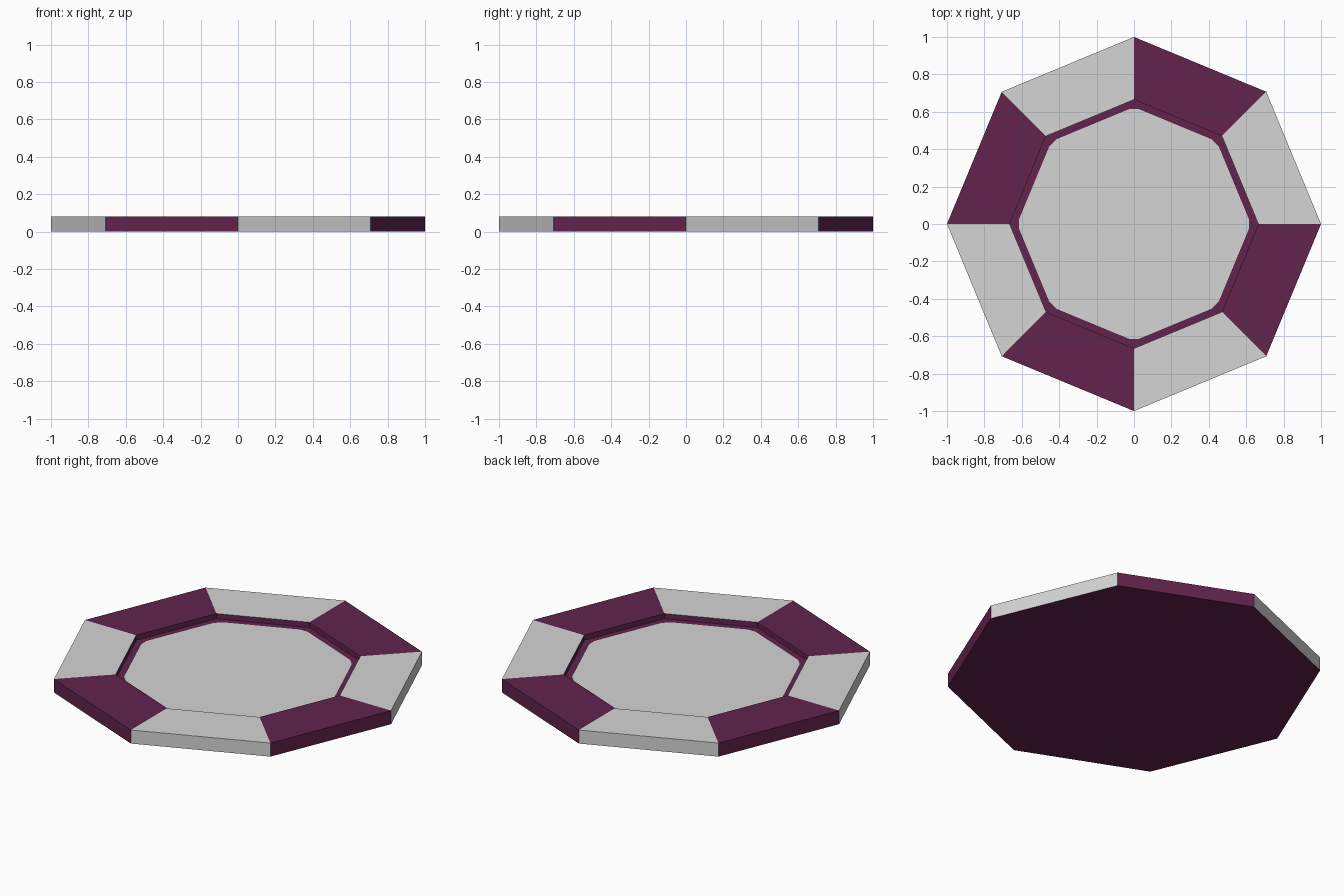
import bpy, bmesh, math
from mathutils import Vector

if "Cube" in bpy.data.objects:
    bpy.data.objects.remove(bpy.data.objects["Cube"])

SIDES = 8
R_OUT, R_IN, R_PANEL = 1.0, 0.665, 0.625
Z_TOP, Z_FLOOR = 0.08, 0.05


def material(name, rgb):
    m = bpy.data.materials.new(name)
    m.diffuse_color = (*rgb, 1)
    m.use_nodes = True
    m.node_tree.nodes["Principled BSDF"].inputs["Base Color"].default_value = m.diffuse_color
    return m


PURPLE = material("plum purple", (0.122, 0.0175, 0.074))
GREY = material("light grey", (0.66, 0.66, 0.66))


def corner(i, r, z):
    a = 2 * math.pi * i / SIDES
    return Vector((r * math.cos(a), r * math.sin(a), z))


def build(name, faces):
    """faces: list of (points, material index)"""
    bm = bmesh.new()
    for pts, mat in faces:
        bm.faces.new([bm.verts.new(p) for p in pts]).material_index = mat
    bmesh.ops.remove_doubles(bm, verts=bm.verts, dist=1e-5)
    me = bpy.data.meshes.new(name)
    bm.to_mesh(me)
    bm.free()
    me.materials.append(PURPLE)
    me.materials.append(GREY)
    ob = bpy.data.objects.new(name, me)
    bpy.context.collection.objects.link(ob)
    return ob


# Rim: alternating grey and purple segments, with a purple inner wall
rim = []
for i in range(SIDES):
    j, colour = i + 1, 1 - i % 2
    rim.append(([corner(i, R_OUT, 0), corner(j, R_OUT, 0),
                 corner(j, R_OUT, Z_TOP), corner(i, R_OUT, Z_TOP)], colour))
    rim.append(([corner(i, R_OUT, Z_TOP), corner(j, R_OUT, Z_TOP),
                 corner(j, R_IN, Z_TOP), corner(i, R_IN, Z_TOP)], colour))
    rim.append(([corner(i, R_IN, Z_TOP), corner(j, R_IN, Z_TOP),
                 corner(j, R_IN, Z_FLOOR), corner(i, R_IN, Z_FLOOR)], 0))
# Underside
rim.append(([corner(-i, R_OUT, 0) for i in range(SIDES)], 0))
build("octagonal_rim", rim)

# Recessed floor: grey panel with clipped corners inside a purple border
floor, panel = [], []
for i in range(SIDES):
    a, b = corner(i, R_PANEL, Z_FLOOR), corner(i + 1, R_PANEL, Z_FLOOR)
    panel += [a.lerp(b, 0.06), a.lerp(b, 0.94)]
n = len(panel)
for i in range(SIDES):
    o1, o2 = corner(i, R_IN, Z_FLOOR), corner(i + 1, R_IN, Z_FLOOR)
    floor.append(([o1, o2, panel[2 * i + 1], panel[2 * i]], 0))
    floor.append(([o2, panel[(2 * i + 2) % n], panel[2 * i + 1]], 0))
floor.append((panel, 1))
build("recessed_floor", floor)
